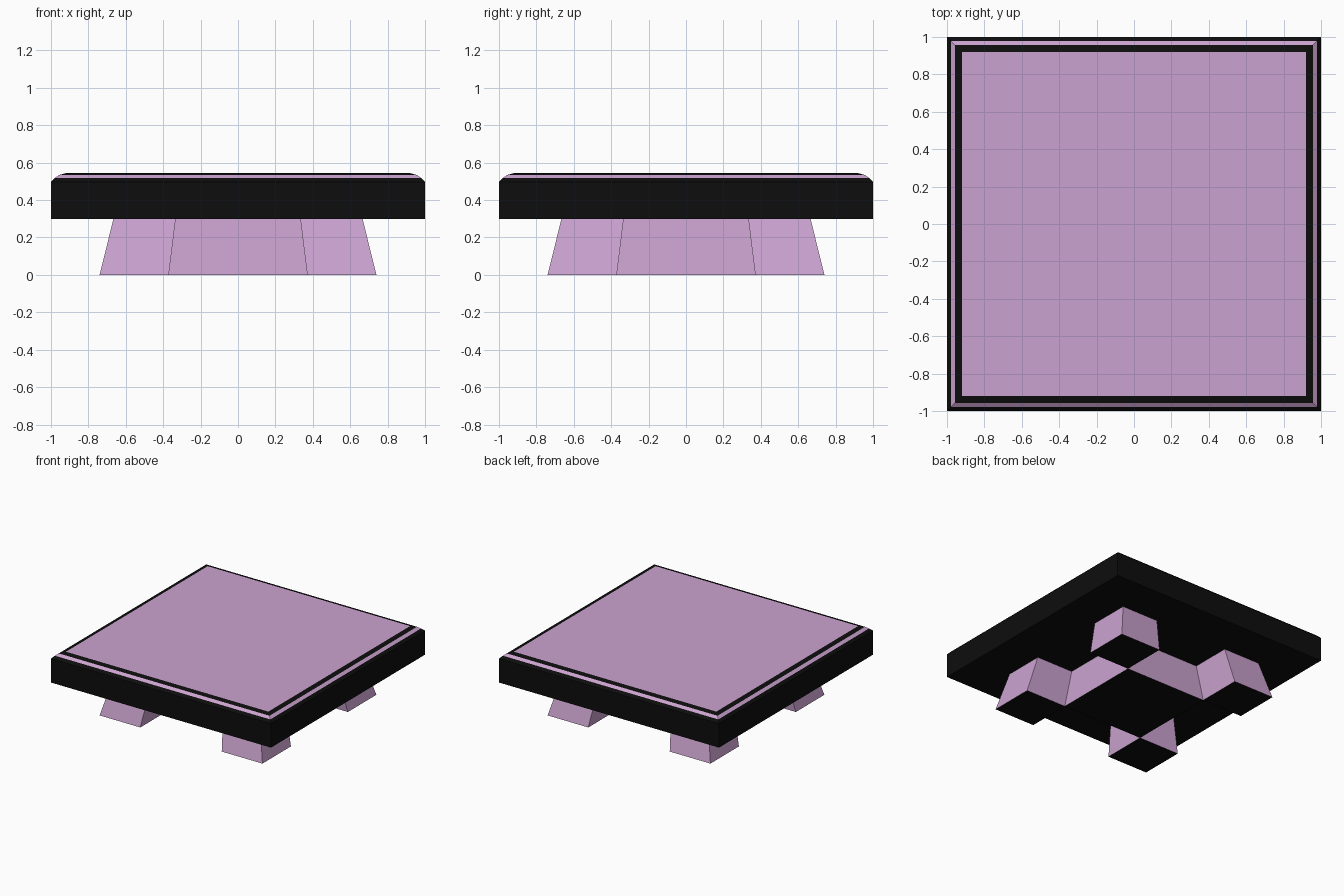
import bpy
import bmesh

if "Cube" in bpy.data.objects:
    bpy.data.objects.remove(bpy.data.objects["Cube"])


def material(name, color):
    m = bpy.data.materials.new(name)
    m.diffuse_color = (*color, 1)
    m.use_nodes = True
    m.node_tree.nodes["Principled BSDF"].inputs["Base Color"].default_value = m.diffuse_color
    return m


PINK = material("soft mauve", (0.60, 0.365, 0.63))
BLACK = material("near black", (0.004, 0.004, 0.004))


def loft(name, rings, bands, bottom, top):
    """Stack of rectangles (x0, x1, y0, y1, z); colour index per band, 0 mauve, 1 black."""
    bm = bmesh.new()
    loops = [[bm.verts.new(p) for p in ((x0, y0, z), (x1, y0, z), (x1, y1, z), (x0, y1, z))]
             for x0, x1, y0, y1, z in rings]
    for low, high, color in zip(loops, loops[1:], bands):
        for i in range(4):
            j = (i + 1) % 4
            bm.faces.new((low[i], low[j], high[j], high[i])).material_index = color
    bm.faces.new(loops[0][::-1]).material_index = bottom
    bm.faces.new(loops[-1]).material_index = top
    mesh = bpy.data.meshes.new(name)
    bm.to_mesh(mesh)
    bm.free()
    mesh.materials.append(PINK)
    mesh.materials.append(BLACK)
    obj = bpy.data.objects.new(name, mesh)
    bpy.context.collection.objects.link(obj)
    return obj


# Slab with a bevelled rim: black wall, mauve pinstripe, black border, mauve top
profile = [(1, 0.30), (1, 0.497), (0.979, 0.518), (0.957, 0.534), (0.92, 0.544)]
loft("slab", [(-h, h, -h, h, z) for h, z in profile], [1, 1, 0, 1], 1, 0)

# Feet all taper towards the middle axis as they rise
TAPER = 0.9
INNER, OUTER, HEIGHT = 0.37, 0.74, 0.30


def foot(name, x0, x1, y0, y1):
    base = (x0, x1, y0, y1)
    loft(name, [(*base, 0), (*(v * TAPER for v in base), HEIGHT)], [0], 1, 1)


# Central block and four corner feet in a checker layout
foot("centre_block", -INNER, INNER, -INNER, INNER)
spans = {"left": (-OUTER, -INNER), "right": (INNER, OUTER)}
depths = {"front": (-OUTER, -INNER), "back": (INNER, OUTER)}
for side, xs in spans.items():
    for end, ys in depths.items():
        foot(f"{end}_{side}_foot", *xs, *ys)
